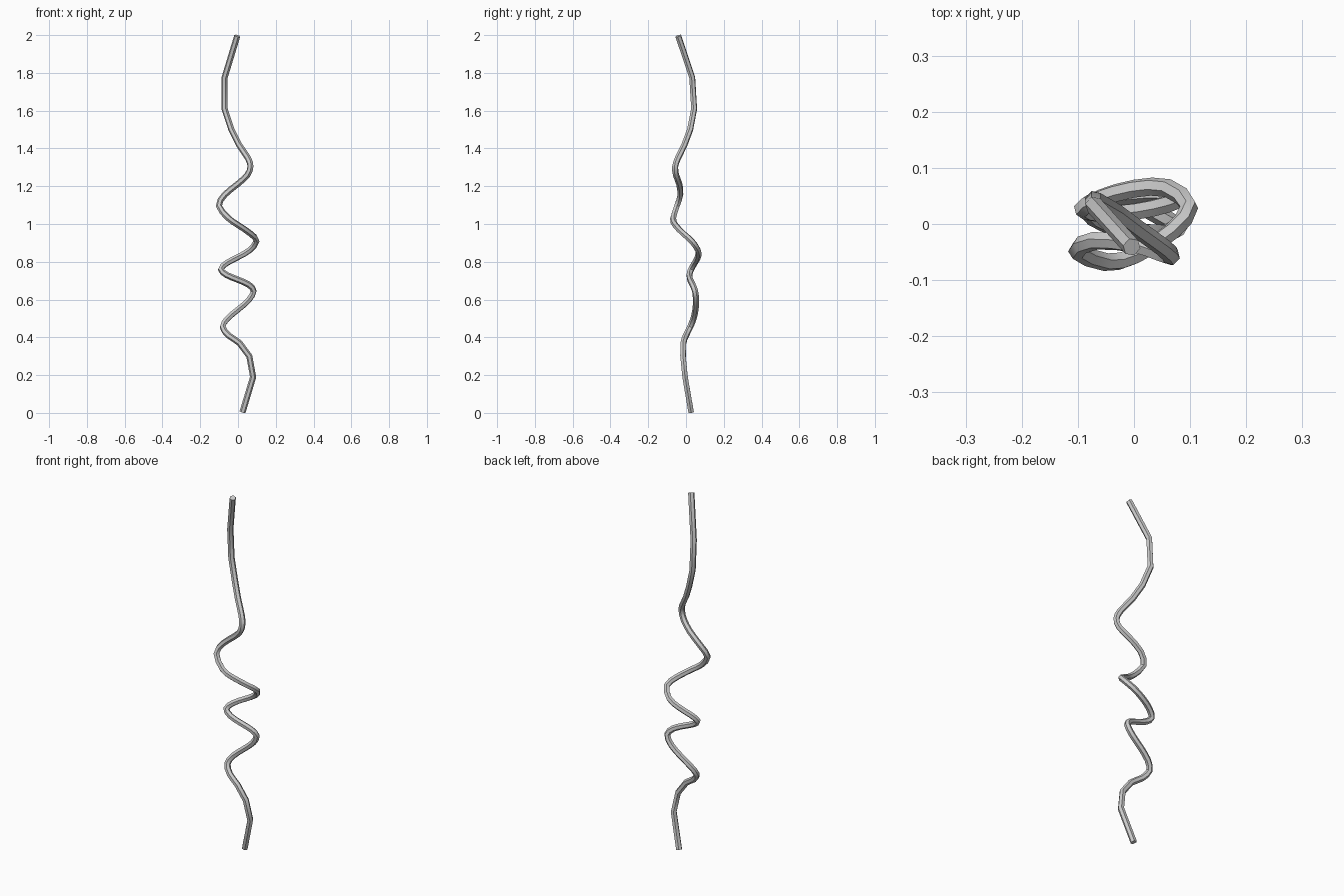
import bpy, math
from mathutils import Vector

# Centre line of the wavy strand, bottom to top
path = [Vector(p) for p in [
    (0.024, 0.027, 0.004), (0.08, -0.005, 0.19), (0.06, -0.016, 0.30),
    (0.008, -0.014, 0.37), (-0.05, 0.0, 0.41), (-0.081, 0.022, 0.455),
    (-0.055, 0.040, 0.50), (0.0, 0.050, 0.547), (0.055, 0.053, 0.595),
    (0.083, 0.048, 0.645), (0.055, 0.034, 0.68), (0.0, 0.022, 0.705),
    (-0.06, 0.018, 0.73), (-0.091, 0.027, 0.76), (-0.06, 0.046, 0.793),
    (0.0, 0.063, 0.825), (0.06, 0.064, 0.86), (0.098, 0.030, 0.91),
    (0.065, -0.015, 0.95), (0.0, -0.057, 0.995), (-0.05, -0.068, 1.03),
    (-0.101, -0.048, 1.095), (-0.07, -0.030, 1.155), (0.0, -0.036, 1.213),
    (0.05, -0.053, 1.26), (0.066, -0.057, 1.305), (0.052, -0.042, 1.35),
    (0.005, -0.008, 1.42), (-0.035, 0.022, 1.50), (-0.071, 0.043, 1.61),
    (-0.071, 0.033, 1.775), (-0.004, -0.041, 1.996)]]


def spline(a, b, c, d, t):
    return 0.5 * (2 * b + (c - a) * t + (2 * a - 5 * b + 4 * c - d) * t * t
                  + (3 * b - a - 3 * c + d) * t ** 3)


# Straight long runs at both ends, smooth coils between
pts = []
n = len(path)
for i in range(n - 1):
    pts.append(path[i])
    if 3 <= i < n - 5:
        pts.append(spline(*path[i - 1:i + 3], 0.5))
pts.append(path[-1])

# Six-sided tube with capped ends
curve = bpy.data.curves.new("wavy_strand", "CURVE")
curve.dimensions = "3D"
curve.bevel_depth = 0.0165
curve.bevel_resolution = 1
curve.use_fill_caps = True
s = curve.splines.new("POLY")
s.points.add(len(pts) - 1)
for p, v in zip(s.points, pts):
    p.co = (*v, 1)
obj = bpy.data.objects.new("wavy_strand", curve)
bpy.context.collection.objects.link(obj)
bpy.context.view_layer.objects.active = obj
obj.select_set(True)
bpy.ops.object.convert(target="MESH")
bpy.ops.object.shade_smooth_by_angle(angle=math.radians(40))
